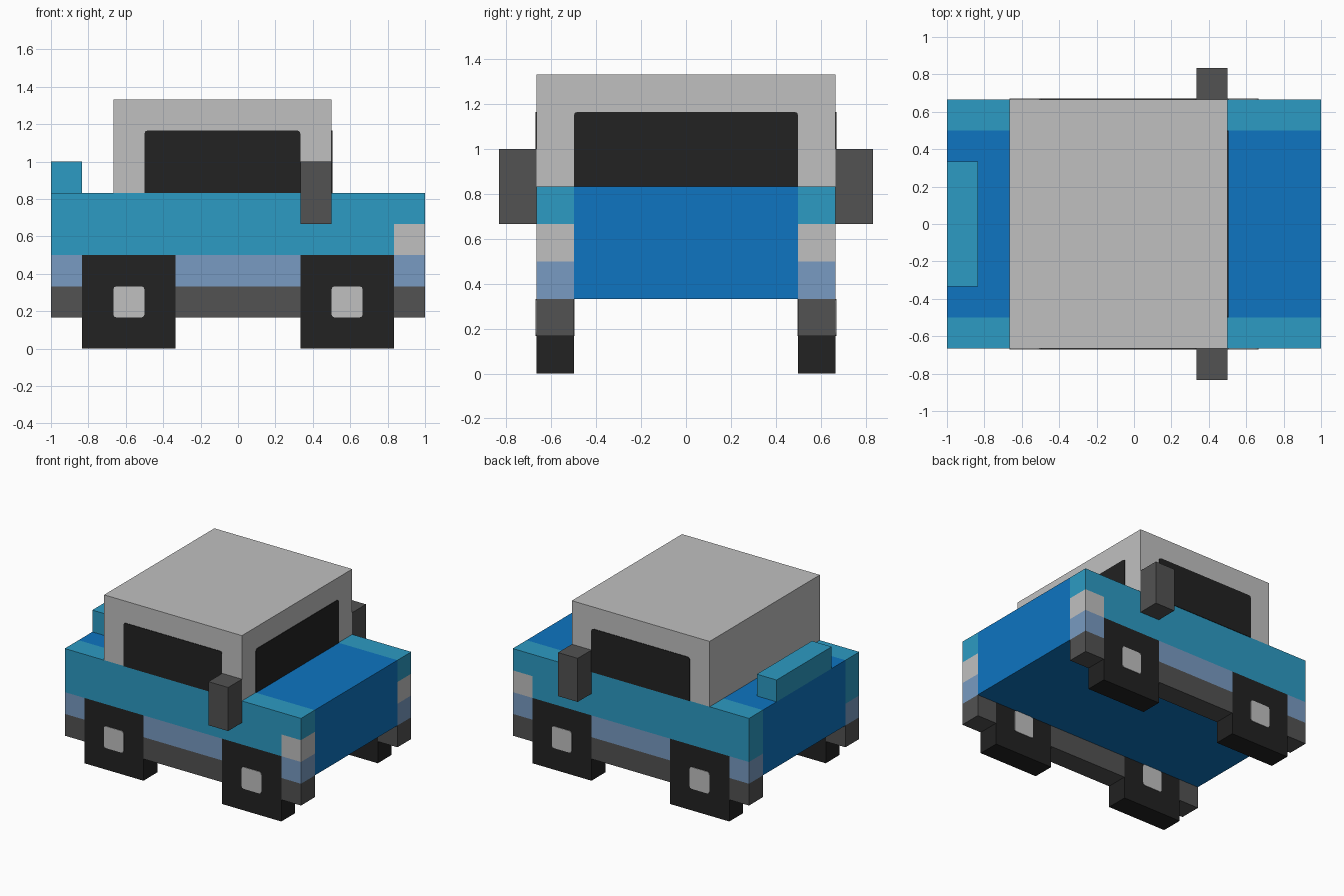
import bpy
import bmesh
import math
from mathutils import Matrix, Vector

cube = bpy.data.objects.get("Cube")
if cube:
    bpy.data.objects.remove(cube, do_unlink=True)

U = 1 / 6      # the blocky design sits on a 1/6 unit grid
PLATE = 0.004  # thickness of the painted details


def make_material(name, rgb):
    linear = [((c / 255 + 0.055) / 1.055) ** 2.4 for c in rgb] + [1.0]
    mat = bpy.data.materials.new(name)
    mat.use_nodes = True
    mat.diffuse_color = linear
    mat.node_tree.nodes["Principled BSDF"].inputs["Base Color"].default_value = linear
    return mat


TEAL = make_material("teal", (44, 155, 195))
BLUE = make_material("bright blue", (14, 117, 193))
BAND = make_material("dusty blue", (120, 155, 194))
DARK = make_material("dark grey", (82, 82, 82))
BLACK = make_material("black", (34, 34, 34))
LIGHT = make_material("light grey", (192, 192, 192))


def finish(name, bm, mat):
    bmesh.ops.recalc_face_normals(bm, faces=bm.faces)
    mesh = bpy.data.meshes.new(name)
    bm.to_mesh(mesh)
    bm.free()
    mesh.materials.append(mat)
    obj = bpy.data.objects.new(name, mesh)
    bpy.context.collection.objects.link(obj)


def box(name, mat, x, y, z):
    """Box between pairs of limits given in grid units."""
    spans = [sorted(s) for s in (x, y, z)]
    size = Vector([(b - a) * U for a, b in spans])
    centre = Vector([(a + b) / 2 * U for a, b in spans])
    bm = bmesh.new()
    bmesh.ops.create_cube(bm, size=1, matrix=Matrix.LocRotScale(centre, None, size))
    finish(name, bm, mat)


def plate(name, mat, across, z, place, direction, axis, round_bottom=True):
    """Thin round-cornered panel facing along x or y, in grid units."""
    r = 0.1
    (a0, a1), (z0, z1) = across, z
    corners = [(a1, z1, -1, -1, 0, True), (a0, z1, 1, -1, 90, True),
               (a0, z0, 1, 1, 180, round_bottom), (a1, z0, -1, 1, 270, round_bottom)]
    points = []
    for a, h, sa, sz, start, rounded in corners:
        if not rounded:
            points.append((a, h))
            continue
        for step in (0, 45, 90):
            t = math.radians(start + step)
            points.append((a + sa * r + r * math.cos(t), h + sz * r + r * math.sin(t)))
    normal = Vector((direction, 0, 0)) if axis == "x" else Vector((0, direction, 0))
    bm = bmesh.new()
    verts = []
    for a, h in points:
        p = (place, a, h) if axis == "x" else (a, place, h)
        verts.append(bm.verts.new(Vector(p) * U))
    face = bm.faces.new(verts)
    result = bmesh.ops.extrude_face_region(bm, geom=[face], use_keep_orig=True)
    moved = [v for v in result["geom"] if isinstance(v, bmesh.types.BMVert)]
    bmesh.ops.translate(bm, verts=moved, vec=normal * PLATE)
    finish(name, bm, mat)


# Central body, cabin, windscreen and rear spoiler
box("centre_body", BLUE, (-6, 6), (-3, 3), (2, 5))
box("cabin", LIGHT, (-4, 3), (-4, 4), (5, 8))
plate("windscreen", BLACK, (-3, 3), (5, 7), 3, 1, "x", round_bottom=False)
box("spoiler", TEAL, (-6, -5), (-2, 2), (5, 6))

# Everything on the two flanks
for side, s in (("right", -1), ("left", 1)):
    flank = (3 * s, 4 * s)

    # Side panel with a headlight at the +x end
    box(f"{side}_upper_panel", TEAL, (-6, 6), flank, (4, 5))
    box(f"{side}_middle_panel", TEAL, (-6, 5), flank, (3, 4))
    box(f"{side}_headlight", LIGHT, (5, 6), flank, (3, 4))

    # Lower trim band and sill, broken by the wheels
    for part, x in (("rear", (-6, -5)), ("middle", (-2, 2)), ("front", (5, 6))):
        box(f"{side}_{part}_trim_band", BAND, x, flank, (2, 3))
        box(f"{side}_{part}_sill", DARK, x, flank, (1, 2))

    # Square wheels with a hub on both faces
    for part, x0 in (("rear", -5), ("front", 2)):
        box(f"{side}_{part}_wheel", BLACK, (x0, x0 + 3), flank, (0, 3))
        hub = (x0 + 1, x0 + 2)
        plate(f"{side}_{part}_outer_hub", LIGHT, hub, (1, 2), 4 * s, s, "y")
        plate(f"{side}_{part}_inner_hub", LIGHT, hub, (1, 2), 3 * s, -s, "y")

    # Side window and door mirror
    plate(f"{side}_window", BLACK, (-3, 2), (5, 7), 4 * s, s, "y", round_bottom=False)
    box(f"{side}_mirror", DARK, (2, 3), (4 * s, 5 * s), (4, 6))
